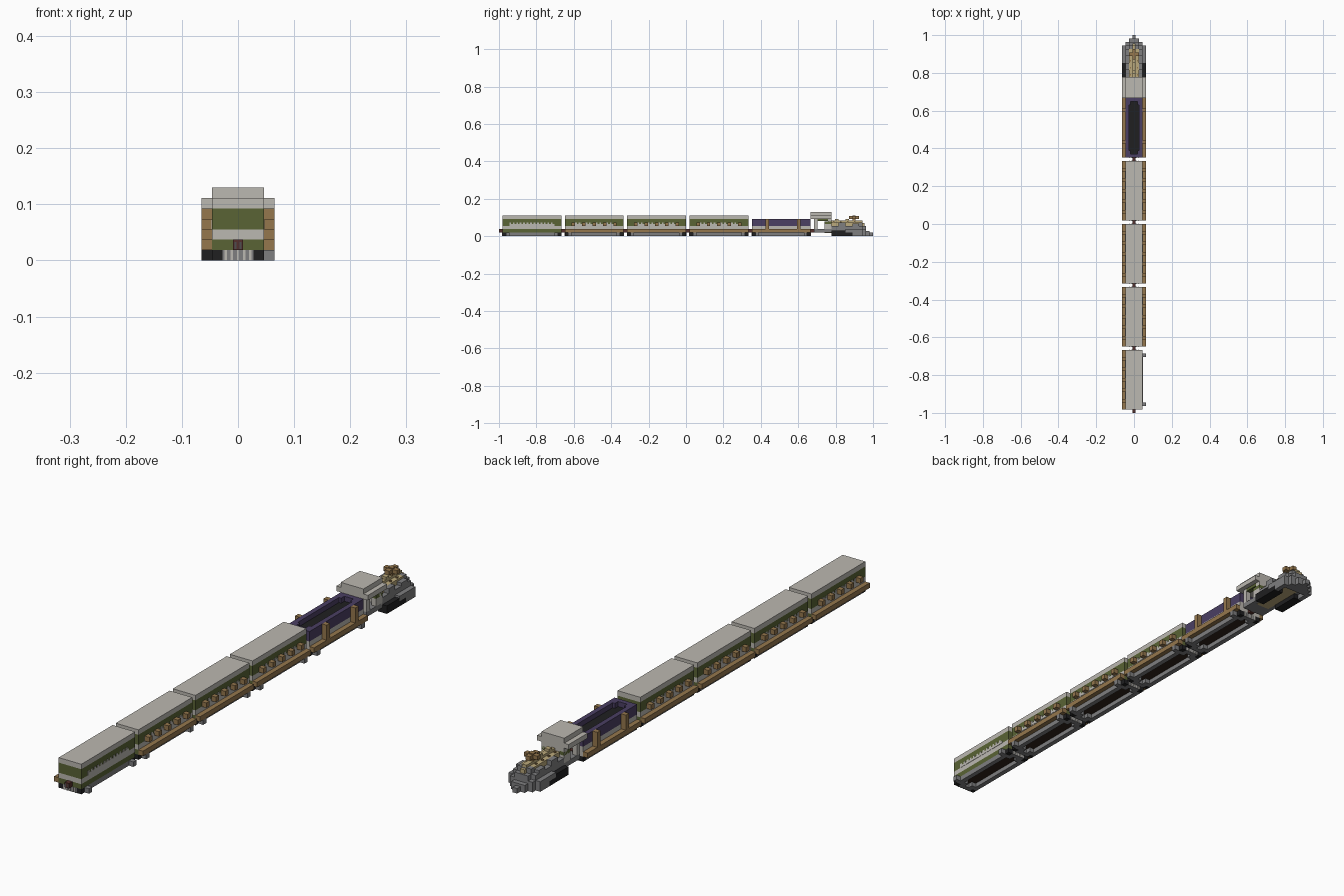
import bpy
import bmesh

if "Cube" in bpy.data.objects:
    bpy.data.objects.remove(bpy.data.objects["Cube"])

U = 2 / 108        # one block
CAR = 17           # blocks per vehicle


def material(name, r, g, b):
    m = bpy.data.materials.new(name)
    m.use_nodes = True
    m.diffuse_color = (r, g, b, 1)
    m.node_tree.nodes["Principled BSDF"].inputs["Base Color"].default_value = (r, g, b, 1)
    return m


WHITE = material("pale stone", 0.50, 0.48, 0.44)
GREEN = material("olive green", 0.10, 0.125, 0.035)
BROWN = material("wood brown", 0.30, 0.185, 0.075)
GRAY = material("iron gray", 0.21, 0.21, 0.215)
DARK = material("dark gray", 0.075, 0.075, 0.08)
BLACK = material("coal black", 0.014, 0.014, 0.015)
PURPLE = material("dull purple", 0.07, 0.05, 0.125)
TAN = material("sand tan", 0.50, 0.40, 0.20)
FLOOR = material("dark wood", 0.03, 0.016, 0.01)
RED = material("dark red", 0.09, 0.03, 0.025)


def part(name, mat, boxes, start=0, mirror=False):
    """Boxes (x0, x1, y0, y1, z0, z1) in blocks, start = first block along the train."""
    if mirror:
        boxes = boxes + [(-b[1], -b[0]) + tuple(b[2:]) for b in boxes]
    bm = bmesh.new()
    for x0, x1, y0, y1, z0, z1 in boxes:
        cube = bmesh.ops.create_cube(bm, size=1)["verts"]
        for v in cube:
            v.co.x = (x0 if v.co.x < 0 else x1) * U
            v.co.y = ((y0 if v.co.y < 0 else y1) + start) * U - 1
            v.co.z = (z0 if v.co.z < 0 else z1) * U
    mesh = bpy.data.meshes.new(name)
    bm.to_mesh(mesh)
    bm.free()
    mesh.materials.append(mat)
    obj = bpy.data.objects.new(name, mesh)
    bpy.context.scene.collection.objects.link(obj)
    return obj


def undercarriage(tag, s):
    # Open frame below a dark floor, with stepped inner corners
    part(tag + "_frame", GRAY, [(1.5, 2.5, 1, CAR - 1, 0, 1), (0.5, 1.5, 1, 2, 0, 1),
                                (0.5, 1.5, CAR - 2, CAR - 1, 0, 1)], s, True)
    part(tag + "_end_beams", GRAY, [(-1.5, 1.5, 0, 1, 0, 1), (-1.5, 1.5, CAR - 1, CAR, 0, 1)], s)
    part(tag + "_buffers", BLACK, [(1.5, 2.5, 0, 1, 0, 1), (1.5, 2.5, CAR - 1, CAR, 0, 1)], s, True)
    part(tag + "_end_bars", WHITE, [(x - 0.12, x + 0.12, y, y + 0.1, 0, 1)
                                    for x in (-1.2, -0.6, 0, 0.6, 1.2) for y in (-0.1, CAR)], s)
    part(tag + "_floor", FLOOR, [(-2.4, 2.4, 0.1, CAR - 0.1, 0.9, 1.1)], s)
    part(tag + "_steps", GRAY, [(2.5, 3.5, 1, 2, 0, 1), (2.5, 3.5, CAR - 2, CAR - 1, 0, 1)], s)


def side_rails(tag, s, both=True):
    part(tag + "_side_rail", BROWN, [(-3.5, -2.5, 0, CAR, 1, 2)], s)
    if both:
        part(tag + "_left_rail", BROWN, [(2.5, 3.5, 0, CAR, 1, 2)], s)


# Passenger cars; the rearmost has a bare left side
for i in range(4):
    s = 1 + 18 * i
    tag = f"car_{i + 1}"
    undercarriage(tag, s)
    side_rails(tag, s, i > 0)
    part(tag + "_lower_body", GREEN, [(-2.5, 2.5, 0, CAR, 1, 2)], s)
    part(tag + "_white_band", WHITE, [(-2.5, 2.5, 0, CAR, 2, 3)], s)
    part(tag + "_upper_body", GREEN, [(-2.5, 2.5, 0, CAR, 3, 5)], s)
    part(tag + "_roof", WHITE, [(-2.5, 2.5, 0, CAR, 5, 6)], s)
    teeth = [(2.5, 2.56, y, y + 0.5, 3.5, 3.9) for y in range(2, 15)]
    part(tag + "_window_panels", WHITE, [(2.5, 2.56, 2, CAR - 2, 3, 3.5)] + teeth, s, True)
    lamps = [(-3.5, -2.5, y, y + 1, 3, 4) for y in range(2, 15, 3)]
    part(tag + "_lamps", BROWN, lamps, s, i > 0)

# Couplers
part("couplers", RED, [(-0.5, 0.5, 18 * i, 18 * i + 1, 1, 2) for i in range(6)])
part("coupler_pins", DARK, [(x - 0.1, x + 0.1, -0.01, 0.3, 1.1, 1.8) for x in (-0.25, 0.25)])

# Tender
s = 73
undercarriage("tender", s)
side_rails("tender", s)
part("tender_base", WHITE, [(-2.5, 2.5, 0, CAR, 1, 3)], s)
part("tender_walls", PURPLE, [(1.5, 2.5, 0, CAR, 3, 5), (0, 1.5, 0, 1, 3, 5),
                              (0, 1.5, CAR - 1, CAR, 3, 5), (1, 1.5, 1, 2, 3, 5),
                              (1, 1.5, CAR - 2, CAR - 1, 3, 5)], s, True)
part("tender_coal", BLACK, [(-1.5, 1.5, 1, CAR - 1, 3, 4)], s)
part("tender_posts", BROWN, [(2.5, 3.5, 4, 5, 2, 5), (2.5, 3.5, 13, 14, 2, 5)], s, True)

# Locomotive cab
s = 91
part("cab_roof", WHITE, [(-2.5, 2.5, -1, 5, 6, 7), (-3.5, 3.5, -1, 5, 5, 6)], s)
part("cab_floor", GRAY, [(-2.5, 2.5, 0, 5, 1, 2)], s)
part("cab_posts", WHITE, [(1.5, 2.5, 0, 1, 2, 5), (1.5, 2.5, 3, 5, 1.5, 3.5)], s, True)
part("cab_walls", GREEN, [(1.5, 2.5, 3, 5, 3.5, 4.2), (1.5, 2.5, 1, 4, 4.4, 5)], s, True)
part("cab_front_wall", WHITE, [(-2.5, 2.5, 4, 5, 2, 5)], s)

# Boiler with rivets and steam domes
part("boiler", TAN, [(-1.5, 1.5, 5, 13, 2, 4), (-0.5, 0.5, 5, 14, 4, 4.5)], s)
part("boiler_domes", TAN, [(-0.5, 0.5, 6, 7, 4, 5), (-0.5, 0.5, 9, 10, 4, 5)], s)
part("boiler_rivets", BROWN, [(0.8, 1.2, y, y + 0.4, 4, 4.2) for y in (5.5, 7.5, 9.5, 11.5)], s, True)
part("boiler_side", GRAY, [(1.5, 2.5, 5, 13, 1, 3), (1.5, 2.5, 7, 9, 3, 4),
                           (1.5, 2.5, 11, 13, 3, 3.6)], s, True)

# Chimney
part("chimney", BROWN, [(-0.5, 0.5, 11, 12, 4, 6), (-1.5, 1.5, 11, 12, 5, 5.8),
                        (-0.5, 0.5, 10, 13, 5, 5.8)], s)

# Running gear and stepped nose
part("loco_floor", TAN, [(-1.5, 1.5, 3, 13, 0.9, 2)], s)
part("loco_wheels", BLACK, [(1.5, 3.5, 5, 11, 0, 1), (2.5, 3.5, 5, 9, 1, 1.6)], s, True)
part("running_boards", GRAY, [(2.5, 3.5, 9, 14, 1, 2), (2.5, 3.5, 11, 14, 0, 1)], s, True)
part("nose", GRAY, [(-2.5, 2.5, 13, 14, 0, 3), (-1.5, 1.5, 13, 14, 3, 4),
                    (-2.5, 2.5, 14, 15, 0, 2), (-1.5, 1.5, 14, 15, 2, 3),
                    (-1.5, 1.5, 15, 16, 0, 1.5), (-0.5, 0.5, 16, 17, 0, 1)], s)
part("front_lamp", TAN, [(-0.5, 0.5, 14, 14.6, 3, 3.8)], s)
